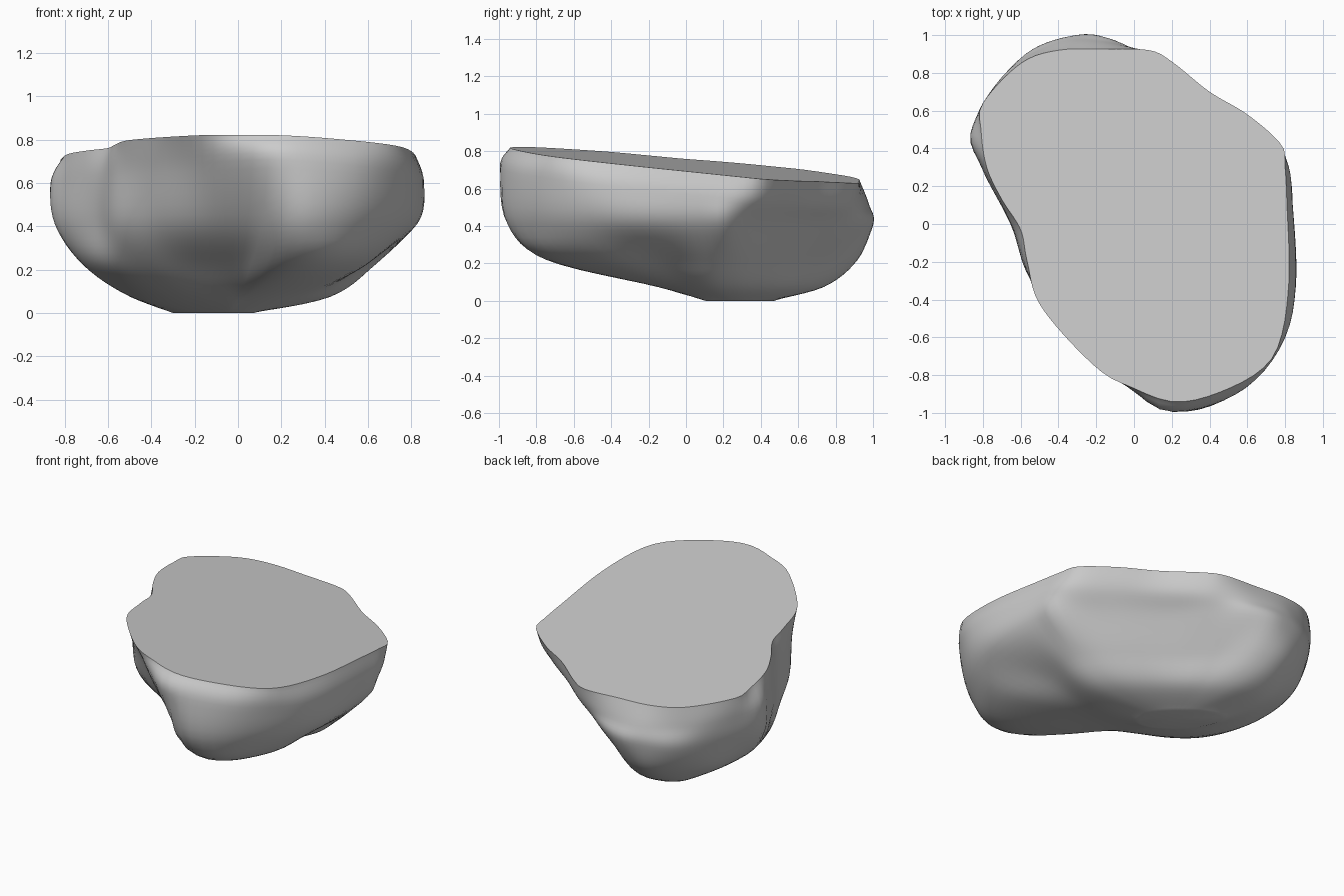
import bpy, bmesh, math

if "Cube" in bpy.data.objects:
    bpy.data.objects.remove(bpy.data.objects["Cube"])

SEG = 120         # points around each ring
STEPS = 6         # rings between two contours
CX, CY = -0.06, 0.26

# Horizontal contours of the boulder, counter-clockwise from the right side
base = [(.07, .14), (.02, .31), (-.15, .44), (-.28, .47), (-.29, .38), (-.19, .23), (-.02, .11)]
foot = [(.42, .12), (.37, .26), (.19, .42), (0, .57), (-.22, .73), (-.42, .68), (-.49, .45),
        (-.47, .23), (-.34, .05), (-.13, -.08), (.1, -.15), (.3, -.05)]
low = [(.63, .1), (.57, .26), (.38, .42), (.14, .59), (-.02, .73), (-.2, .89), (-.4, .9),
       (-.63, .7), (-.71, .42), (-.68, .2), (-.58, -.04), (-.4, -.2), (-.15, -.3),
       (.02, -.43), (.15, -.66), (.3, -.75), (.45, -.68), (.58, -.42), (.58, -.13)]
middle = [(.81, .1), (.78, .25), (.52, .47), (.28, .645), (.09, .82), (-.1, .96), (-.3, .998),
          (-.59, .88), (-.83, .5), (-.8, .3), (-.65, 0), (-.55, -.26), (-.35, -.43),
          (-.12, -.58), (.05, -.73), (.25, -.95), (.5, -.88), (.72, -.62), (.82, -.3)]
bulge = [(.84, .1), (.8, .34), (.6, .52), (.38, .68), (.12, .88), (-.15, .965), (-.4, .96),
         (-.67, .81), (-.86, .5), (-.8, .3), (-.64, -.02), (-.555, -.28), (-.42, -.48),
         (-.2, -.68), (-.04, -.84), (.2, -.995), (.56, -.89), (.78, -.64), (.855, -.35)]
rim = [(.81, .1), (.8, .3), (.78, .42), (.6, .58), (.4, .7), (.2, .86), (.08, .92),
       (-.15, .925), (-.4, .92), (-.6, .85), (-.8, .64), (-.81, .5), (-.78, .3), (-.7, .13),
       (-.6, -.03), (-.565, -.2), (-.49, -.44), (-.2, -.76), (0, -.87), (.2, -.94),
       (.4, -.91), (.65, -.79), (.77, -.63), (.82, -.3)]


def cut_z(x, y):
    """Height of the tilted flat cut on top."""
    return .7305 - .046 * x - .105 * y


def spline(a, b, c, d, t):
    return tuple(.5 * (2*q + (r-p)*t + (2*p-5*q+4*r-s)*t*t + (3*q-p-3*r+s)*t**3)
                 for p, q, r, s in zip(a, b, c, d))


def radial(contour):
    """Smooth a closed contour and resample it at even angles round the core."""
    n = len(contour)
    polar = []
    for i in range(n):
        for k in range(10):
            x, y = spline(*[contour[(i + j) % n] for j in (-1, 0, 1, 2)], k / 10)
            polar.append((math.atan2(y-CY, x-CX) % math.tau, math.hypot(x-CX, y-CY)))
    polar.sort()
    polar = [(polar[-1][0]-math.tau, polar[-1][1])] + polar + [(polar[0][0]+math.tau, polar[0][1])]
    out, j = [], 0
    for i in range(SEG):
        a = math.tau * i / SEG
        while polar[j+1][0] < a:
            j += 1
        (a0, r0), (a1, r1) = polar[j], polar[j+1]
        r = r0 + (r1-r0) * (a-a0) / max(a1-a0, 1e-6)
        out.append((CX + r*math.cos(a), CY + r*math.sin(a)))
    return out


# Place the contours at their heights
levels = [[(x, y, z) for x, y in radial(c)]
          for c, z in ((base, .01), (foot, .08), (low, .22), (middle, .41))]
levels.append([(x, y, cut_z(x, y) - .12) for x, y in radial(bulge)])
levels.append([(x, y, cut_z(x, y)) for x, y in radial(rim)])

# Loft through the contours
bm = bmesh.new()
rings = []
last = len(levels) - 1
for i in range(last):
    quad = [levels[min(max(i + j, 0), last)] for j in (-1, 0, 1, 2)]
    for k in range(STEPS):
        rings.append([bm.verts.new(spline(*p, k / STEPS)) for p in zip(*quad)])
rings.append([bm.verts.new(p) for p in levels[-1]])
for lo, hi in zip(rings, rings[1:]):
    for i in range(SEG):
        j = (i + 1) % SEG
        bm.faces.new((lo[i], lo[j], hi[j], hi[i]))

# Underside and flat cut
bottom = bm.verts.new((CX, CY, .015))
for i in range(SEG):
    bm.faces.new((bottom, rings[0][(i + 1) % SEG], rings[0][i]))
bm.faces.new(rings[-1])
bmesh.ops.recalc_face_normals(bm, faces=bm.faces)
lowest = min(v.co.z for v in bm.verts)
for v in bm.verts:
    v.co.z -= lowest * max(0, 1 - v.co.z / .2)

mesh = bpy.data.meshes.new("cut_boulder")
bm.to_mesh(mesh)
bm.free()
boulder = bpy.data.objects.new("cut_boulder", mesh)
bpy.context.collection.objects.link(boulder)
bpy.context.view_layer.objects.active = boulder
boulder.select_set(True)
bpy.ops.object.shade_smooth_by_angle(angle=math.radians(40))
